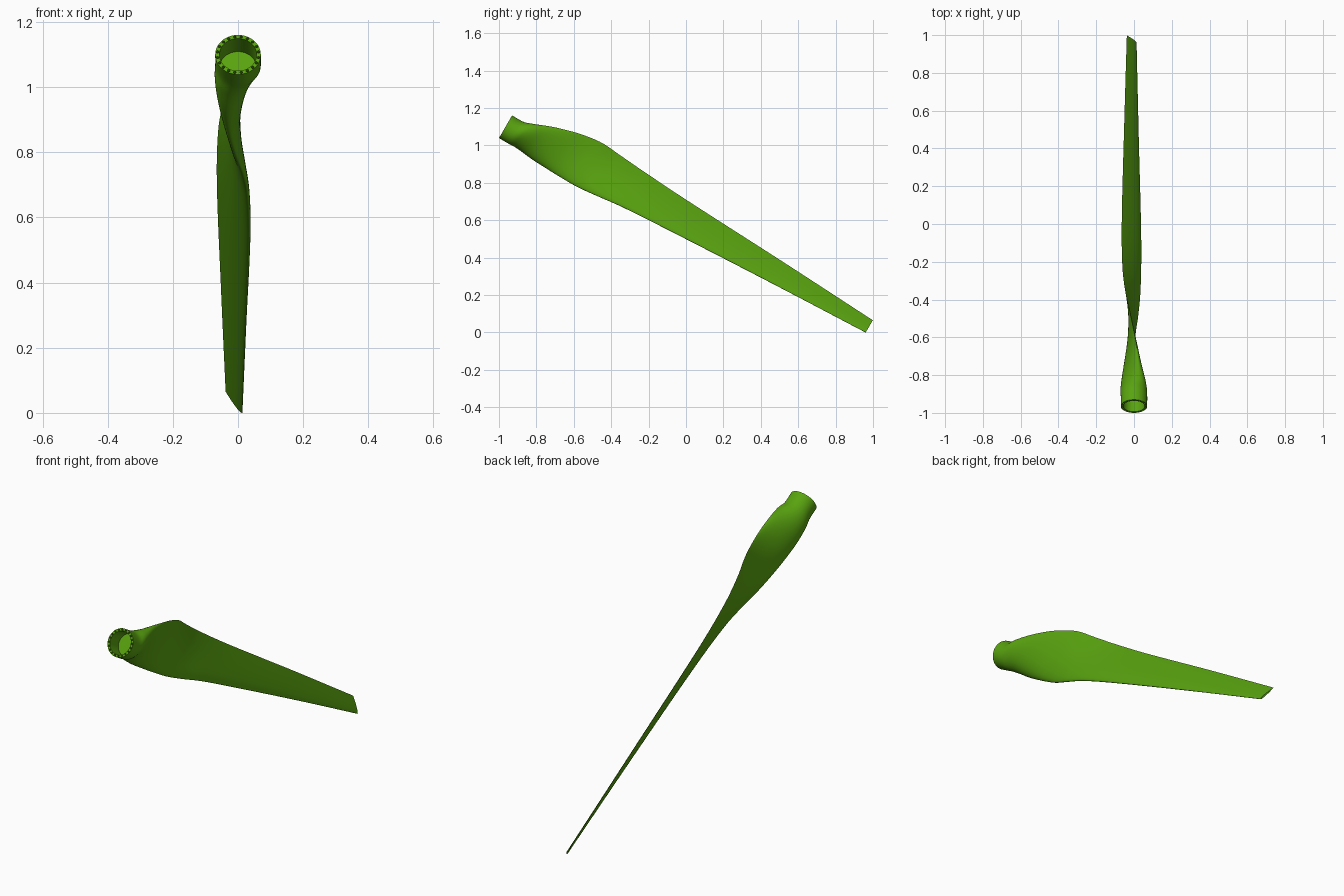
import bpy, bmesh
from math import sin, cos, pi, sqrt, radians
from mathutils import Vector, Matrix

if "Cube" in bpy.data.objects:
    bpy.data.objects.remove(bpy.data.objects["Cube"])

N = 64                      # points round each section
ROOT = Vector((0, -0.965, 1.10))
AXIS = Vector((0, cos(radians(30)), -0.5))
CHORD = Vector((0, 0.5, cos(radians(30))))

# stations along the blade: s, leading edge (x, c), trailing edge (x, c), thickness
STATIONS = [
    (0.00, -0.050, -0.049, 0.050, 0.049, 0.140),
    (0.065, -0.050, -0.050, 0.050, 0.050, 0.139),
    (0.11, -0.049, -0.062, 0.044, 0.076, 0.122),
    (0.20, -0.041, -0.078, 0.025, 0.118, 0.090),
    (0.30, -0.031, -0.084, 0.010, 0.150, 0.062),
    (0.39, -0.019, -0.087, -0.006, 0.171, 0.044),
    (0.49, -0.002, -0.087, -0.025, 0.183, 0.037),
    (0.60, 0.017, -0.077, -0.046, 0.175, 0.034),
    (0.75, 0.031, -0.060, -0.061, 0.163, 0.031),
    (1.03, 0.036, -0.043, -0.065, 0.145, 0.026),
    (1.65, 0.024, -0.013, -0.052, 0.116, 0.016),
    (2.218, 0.013, 0.010, -0.038, 0.086, 0.009),
]


def place(s, x, c):
    return ROOT + AXIS * s + CHORD * c + Vector((x, 0, 0))


def sample(s):
    """Smooth Hermite interpolation through the stations."""
    last = len(STATIONS) - 1
    i = 0
    while i < last - 1 and s > STATIONS[i + 1][0]:
        i += 1
    a, b = STATIONS[i], STATIONS[i + 1]
    h = b[0] - a[0]
    t = (s - a[0]) / h

    def slope(j, k):
        p, q = STATIONS[max(j - 1, 0)], STATIONS[min(j + 1, last)]
        return (q[k] - p[k]) / (q[0] - p[0])

    return [(2*t**3 - 3*t*t + 1) * a[k] + (t**3 - 2*t*t + t) * h * slope(i, k)
            + (3*t*t - 2*t**3) * b[k] + (t**3 - t*t) * h * slope(i + 1, k)
            for k in range(1, 6)]


def section(s):
    """Closed outline that morphs from a circle into an airfoil."""
    xl, cl, xu, cu, thick = sample(s)
    dx, dc = xu - xl, cu - cl
    length = sqrt(dx * dx + dc * dc)
    nx, nc = dc / length, -dx / length
    w = min(max((s - 0.07) / 0.45, 0), 1)
    w = w * w * (3 - 2 * w)
    pts = []
    for i in range(N):
        f = 2 * pi * i / N
        u = (1 - cos(f)) / 2
        foil = 5 * (0.2969 * sqrt(u) - 0.126*u - 0.3516*u**2 + 0.2843*u**3 - 0.1036*u**4)
        foil = max(foil, 0.006 * abs(sin(f))) * (1 if i < N / 2 else -1)
        h = thick * ((1 - w) * 0.5 * sin(f) + w * foil)
        pts.append(place(s, xl + dx * u + nx * h, cl + dc * u + nc * h))
    return pts


# Blade: outer skin, hollow root socket with a floor, flat tip
bm = bmesh.new()
R_IN, FLOOR = 0.057, 0.08
a0 = -pi / 2 - pi / 4


def socket(s):
    # matches the point order of the root circle
    x, c = STATIONS[0][1] / 0.07, STATIONS[0][2] / 0.07
    return [place(s, R_IN * (x * cos(f) - c * sin(f)), R_IN * (c * cos(f) + x * sin(f)))
            for f in (2 * pi * i / N for i in range(N))]


steps = [0.6 * i / 50 for i in range(50)] + [0.6 + 1.618 * i / 40 for i in range(41)]
outlines = [socket(FLOOR), socket(0)] + [section(s) for s in steps]
rings = [[bm.verts.new(p) for p in o] for o in outlines]
for r, q in zip(rings, rings[1:]):
    for i in range(N):
        j = (i + 1) % N
        bm.faces.new((r[i], r[j], q[j], q[i]))
bm.faces.new(rings[0])
bm.faces.new(rings[-1])
bmesh.ops.recalc_face_normals(bm, faces=bm.faces)
mesh = bpy.data.meshes.new("turbine_blade")
bm.to_mesh(mesh)
bm.free()
blade = bpy.data.objects.new("turbine_blade", mesh)
bpy.context.collection.objects.link(blade)

# Bolt holes round the root rim
bm = bmesh.new()
turn = AXIS.to_track_quat('Z', 'Y').to_matrix().to_4x4()
for k in range(20):
    f = 2 * pi * (k + 0.5) / 20
    pos = place(0, 0.0635 * cos(f), 0.0635 * sin(f))
    bmesh.ops.create_cone(bm, cap_ends=True, segments=12, radius1=0.0043, radius2=0.0043,
                          depth=0.06, matrix=Matrix.Translation(pos) @ turn)
mesh = bpy.data.meshes.new("bolt_hole_cutter")
bm.to_mesh(mesh)
bm.free()
cutter = bpy.data.objects.new("bolt_hole_cutter", mesh)
cutter.hide_render = True
bpy.context.collection.objects.link(cutter)

mod = blade.modifiers.new("bolt_holes", 'BOOLEAN')
mod.operation = 'DIFFERENCE'
mod.solver = 'EXACT'
mod.object = cutter
bpy.context.view_layer.objects.active = blade
blade.select_set(True)
bpy.ops.object.modifier_apply(modifier=mod.name)
bpy.data.objects.remove(cutter)

# Green finish, smooth skin with crisp rim and tip
mat = bpy.data.materials.new("green")
mat.diffuse_color = (0.10, 0.37, 0.005, 1)
mat.use_nodes = True
mat.node_tree.nodes["Principled BSDF"].inputs["Base Color"].default_value = mat.diffuse_color
blade.data.materials.clear()
blade.data.materials.append(mat)
bpy.ops.object.shade_smooth_by_angle(angle=radians(35))
